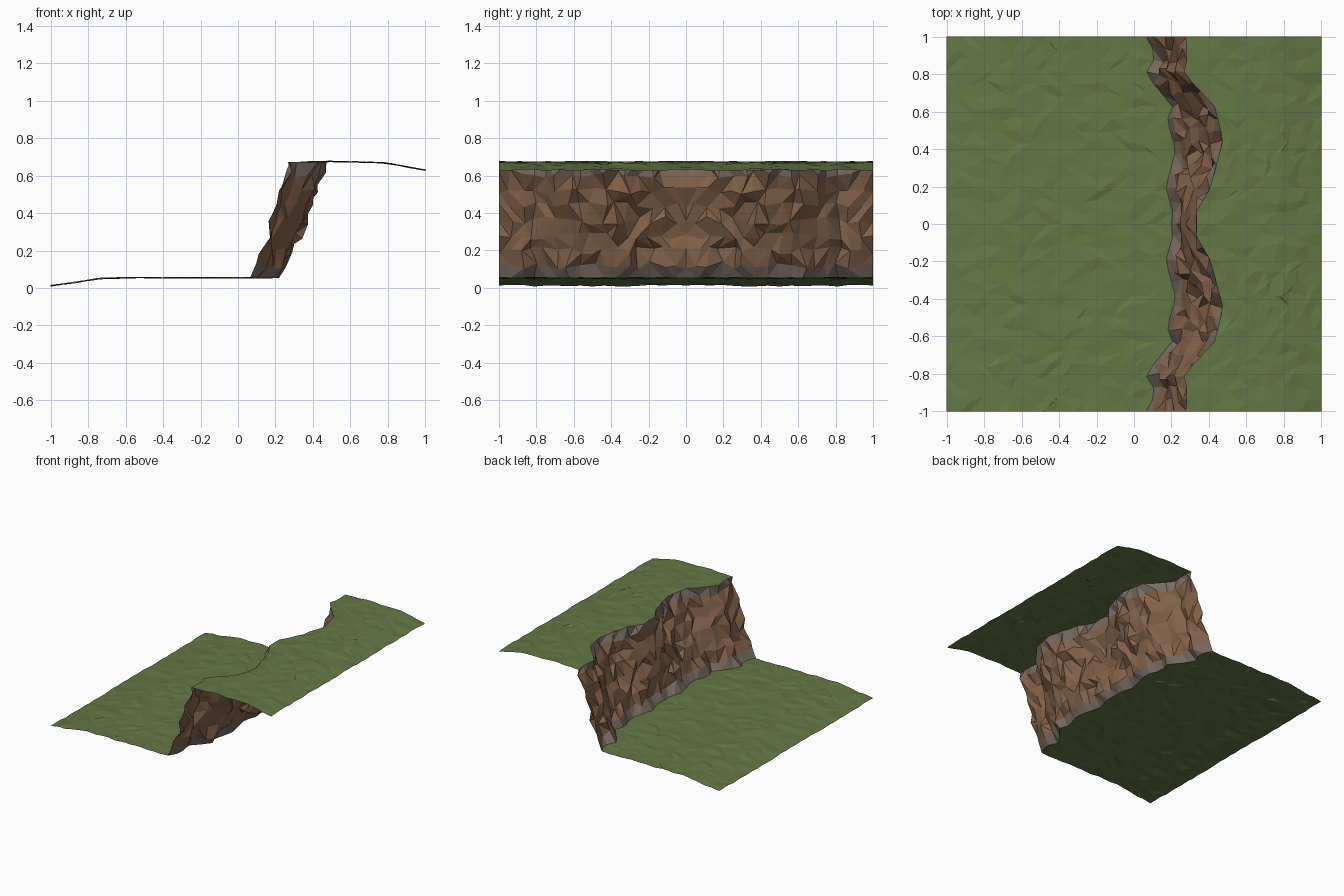
import bpy, bmesh, random

if "Cube" in bpy.data.objects:
    bpy.data.objects.remove(bpy.data.objects["Cube"])

random.seed(7)
N = 17  # rows along half the length (mirrored across y = 0)
YS = [i / (N - 1) for i in range(N)]

# Plan curves of the cliff foot and rim (y, x)
FOOT = [(0, .20), (.05, .21), (.2, .17), (.4, .225), (.55, .175), (.62, .21), (.72, .13), (.8, .06), (.9, .12), (1, .065)]
RIM = [(0, .335), (.05, .325), (.2, .41), (.45, .475), (.63, .43), (.8, .265), (.9, .285), (1, .275)]
# Height profiles of the two meadows (x, z)
LOW = [(-1, .012), (-.9, .025), (-.73, .052), (-.5, .055), (.3, .055)]
HIGH = [(.2, .67), (.5, .675), (.78, .669), (.88, .652), (.95, .637), (1, .63)]
# Cliff section: height and share of the way from foot to rim
SECTION = [(.055, 0), (.12, .15), (.2, .24), (.28, .38), (.36, .52), (.44, .65), (.52, .76), (.61, .88), (.672, 1)]


def curve(pts, t):
    for (a, u), (b, v) in zip(pts, pts[1:]):
        if t <= b:
            return u + (v - u) * (t - a) / (b - a)
    return pts[-1][1]


def jit(a):
    return random.uniform(-a, a)


def material(name, col):
    m = bpy.data.materials.new(name)
    m.diffuse_color = (*col, 1)
    m.use_nodes = True
    m.node_tree.nodes["Principled BSDF"].inputs["Base Color"].default_value = m.diffuse_color
    return m


GRASS = material("grass", (.125, .185, .06))
ROCK = material("brown_rock", (.23, .125, .07))
EDGE = material("grey_rock", (.20, .15, .125))


def loft(name, rows, mats, pick=lambda j: 0):
    """Faceted sheet through rows of points, mirrored across y = 0."""
    bm = bmesh.new()
    vs = [[bm.verts.new(p) for p in row] for row in rows]
    for r, s in zip(vs, vs[1:]):
        for j in range(len(r) - 1):
            q = [r[j], r[j + 1], s[j + 1], s[j]]
            if random.random() < .5:
                q = q[1:] + q[:1]
            for tri in ((q[0], q[1], q[2]), (q[0], q[2], q[3])):
                bm.faces.new(tri).material_index = pick(j)
    me = bpy.data.meshes.new(name)
    bm.to_mesh(me)
    bm.free()
    for m in mats:
        me.materials.append(m)
    ob = bpy.data.objects.new(name, me)
    bpy.context.collection.objects.link(ob)
    mod = ob.modifiers.new("mirror", 'MIRROR')
    mod.use_axis = (False, True, False)


# Shared seams where grass meets rock
foot = [(curve(FOOT, y), y, .055 + jit(.003)) for y in YS]
rim = [(curve(RIM, y), y, .672 + jit(.004)) for y in YS]


def meadow(name, profile, seam, outer, n):
    rows = []
    for i, y in enumerate(YS):
        row = []
        for k in range(n + 1):
            t = k / n
            x = seam[i][0] * (1 - t) + outer * t
            inner = 0 < k < n
            yy = y + (jit(.018) if inner and 0 < i < N - 1 else 0)
            xx = x + (jit(.02) if inner else 0)
            row.append(seam[i] if k == 0 else (xx, yy, curve(profile, xx) + jit(.005)))
        rows.append(row if outer > 0 else row[::-1])
    # rows run toward +x, so the winding faces up
    loft(name, rows, [GRASS])


meadow("lower_meadow", LOW, foot, -1, 16)
meadow("upper_meadow", HIGH, rim, 1, 11)

# Craggy cliff face
rows = []
for i, y in enumerate(YS):
    row = [foot[i]]
    for z, s in SECTION[1:-1]:
        x = foot[i][0] * (1 - s) + rim[i][0] * s
        dy = jit(.022) if 0 < i < N - 1 else 0
        row.append((x + .012 + jit(.026), y + dy, z + jit(.022)))
    row.append(rim[i])
    rows.append(row)
last = len(SECTION) - 2
loft("cliff_face", rows, [ROCK, EDGE], lambda j: 1 if j in (0, last) else 0)
